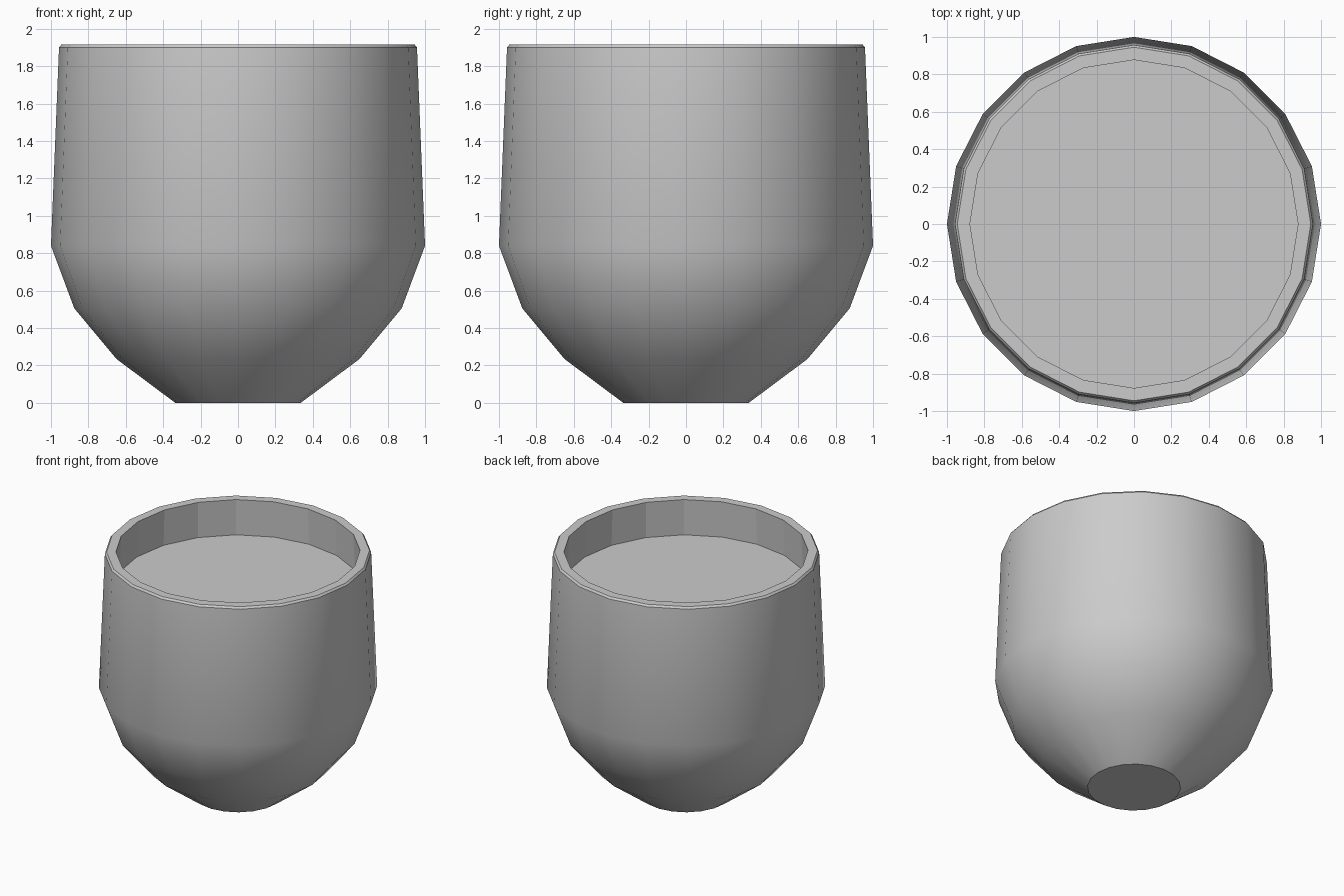
import bpy, bmesh, math

if "Cube" in bpy.data.objects:
    bpy.data.objects.remove(bpy.data.objects["Cube"])

SIDES = 20


def lathe(name, profile, cap_first=False, cap_last=False):
    """Revolve (radius, z) points around z, optionally closing the ends."""
    bm = bmesh.new()
    rings = []
    for r, z in profile:
        rings.append([bm.verts.new((r * math.cos(2 * math.pi * i / SIDES),
                                    r * math.sin(2 * math.pi * i / SIDES), z))
                      for i in range(SIDES)])
    for a, b in zip(rings, rings[1:]):
        for i in range(SIDES):
            j = (i + 1) % SIDES
            bm.faces.new((a[i], a[j], b[j], b[i]))
    if cap_first:
        bm.faces.new(rings[0][::-1])
    if cap_last:
        bm.faces.new(rings[-1])
    mesh = bpy.data.meshes.new(name)
    bm.to_mesh(mesh)
    bm.free()
    obj = bpy.data.objects.new(name, mesh)
    bpy.context.collection.objects.link(obj)
    return obj


# Cup: rounded outer bowl, thin bevelled rim, inner wall down to the fill level
FILL = 1.63
cup = lathe("cup", [(0.335, 0), (0.65, 0.235), (0.875, 0.505), (1.0, 0.84),
                    (0.957, 1.90), (0.945, 1.915), (0.877, 1.915), (0.889, FILL)],
            cap_first=True, cap_last=False)
bpy.context.view_layer.objects.active = cup
cup.select_set(True)
bpy.ops.object.shade_smooth_by_angle(angle=math.radians(30))

# The inner wall stays faceted
for face in cup.data.polygons:
    c = face.center
    if face.normal.x * c.x + face.normal.y * c.y < -0.1:
        face.use_smooth = False

# Flat surface filling the cup
lathe("drink_surface", [(0.889, FILL)], cap_last=True)
